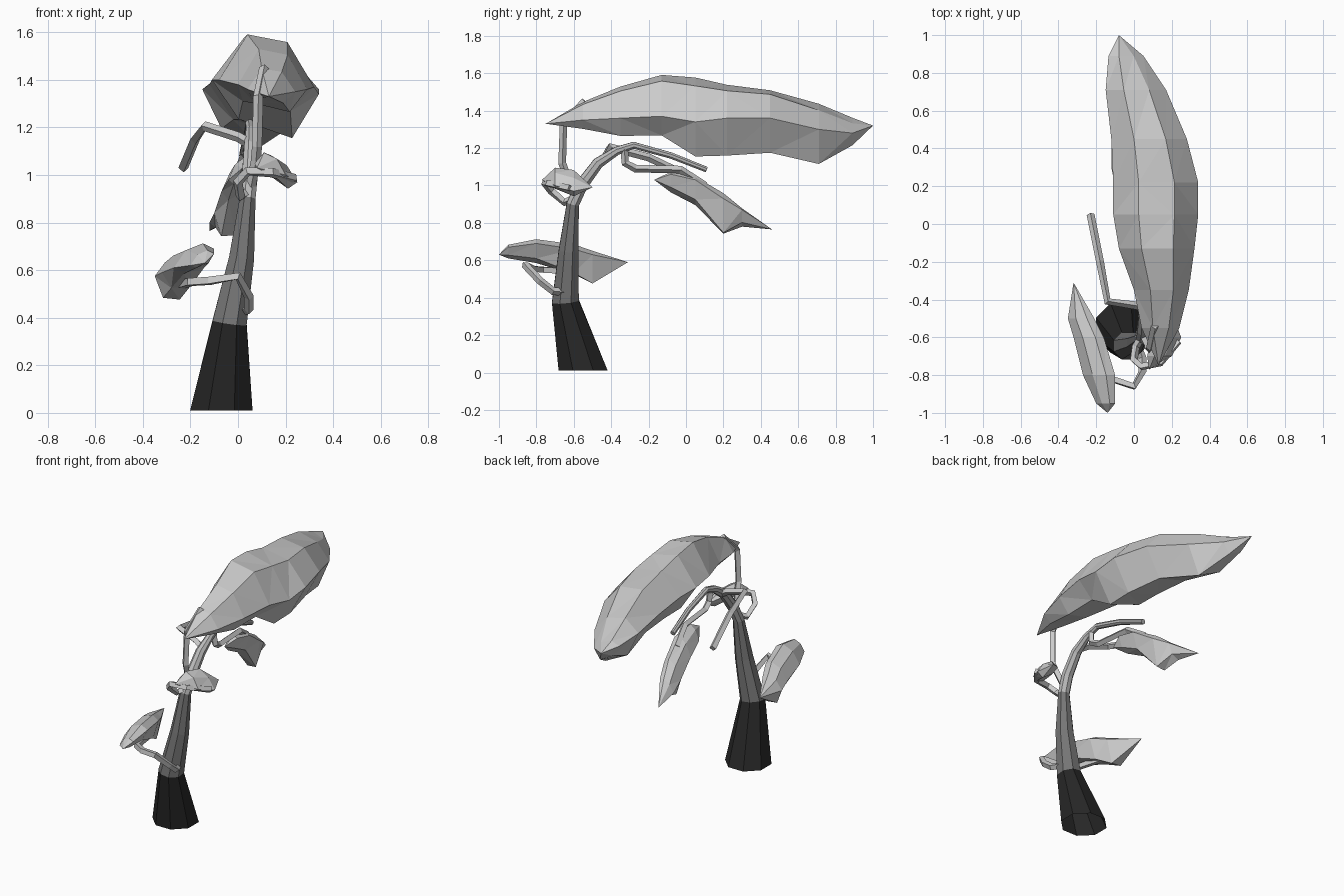
import bpy, bmesh, math
from mathutils import Vector

if "Cube" in bpy.data.objects:
    bpy.data.objects.remove(bpy.data.objects["Cube"])


def finish(bm, name):
    bmesh.ops.recalc_face_normals(bm, faces=bm.faces)
    me = bpy.data.meshes.new(name)
    bm.to_mesh(me)
    bm.free()
    ob = bpy.data.objects.new(name, me)
    bpy.context.collection.objects.link(ob)
    return ob


def bridge(bm, a, b):
    n = len(a)
    return [bm.faces.new((a[i], a[(i + 1) % n], b[(i + 1) % n], b[i])) for i in range(n)]


def limb(name, path, sides, open_base=False):
    """Tapered faceted tube through (x, y, z, radius) points."""
    bm = bmesh.new()
    pts = [Vector(p[:3]) for p in path]
    rings, tang = [], None
    u = Vector((1, 0, 0))
    for i, p in enumerate(pts):
        t = Vector()
        if i > 0:
            t += (p - pts[i - 1]).normalized()
        if i < len(pts) - 1:
            t += (pts[i + 1] - p).normalized()
        t.normalize()
        if i == 0 and open_base:
            t = Vector((0, 0, 1))
        if tang is None:
            u = t.orthogonal().normalized()
        else:
            u = tang.rotation_difference(t) @ u
        u = (u - t * u.dot(t)).normalized()
        v, tang = t.cross(u), t
        ang = [2 * math.pi * (k + 0.5) / sides for k in range(sides)]
        rings.append([bm.verts.new(p + (u * math.cos(a) + v * math.sin(a)) * path[i][3]) for a in ang])
    for a, b in zip(rings, rings[1:]):
        bridge(bm, a, b)
    if not open_base:
        bm.faces.new(rings[0])
    bm.faces.new(rings[-1])
    return finish(bm, name)


def foliage(name, start, sections, end):
    """Six-sided faceted clump lofted along y between two tips.
    Section: y, left x, left z, right x, right z, rise, drop."""
    bm = bmesh.new()
    rings = []
    for y, xl, zl, xr, zr, up, down in sections:
        def at(t, dz):
            return bm.verts.new((xl + (xr - xl) * t, y, zl + (zr - zl) * t + dz))
        rings.append([at(0, 0), at(.3, up), at(.72, up * .9), at(1, 0), at(.75, -down), at(.25, -down * .75)])
    for a, b in zip(rings, rings[1:]):
        bridge(bm, a, b)
    for tip, ring in ((start, rings[0]), (end, rings[-1])):
        v = bm.verts.new(tip)
        for i in range(6):
            bm.faces.new((ring[i], ring[(i + 1) % 6], v))
    bmesh.ops.triangulate(bm, faces=bm.faces)
    return finish(bm, name)


# Trunk bending back into the main bough
trunk = limb("trunk", [
    (-.07, -.55, .01, .142), (-.035, -.645, .38, .078), (.015, -.628, .65, .057),
    (.04, -.605, .9, .036), (.05, -.56, 1.0, .036), (.055, -.47, 1.12, .032),
    (.055, -.37, 1.185, .024), (.05, -.28, 1.215, .02), (.04, -.08, 1.16, .018),
    (.02, .11, 1.085, .016)], 8, open_base=True)

# Dark bark toward the base
for label, shade, top in (("bark_grey", .5, 9), ("bark_mid", .18, .8), ("bark_dark", .02, .45)):
    m = bpy.data.materials.new(label)
    m.diffuse_color = (shade, shade, shade, 1)
    m.use_nodes = True
    m.node_tree.nodes["Principled BSDF"].inputs["Base Color"].default_value = m.diffuse_color
    trunk.data.materials.append(m)
    for f in trunk.data.polygons:
        if f.center.z < top:
            f.material_index = len(trunk.data.materials) - 1

# Thin branches
R = .021
branches = {
    "canopy_stem": [(.05, -.59, .93), (.075, -.64, 1.06), (.08, -.662, 1.12), (.085, -.655, 1.33), (.11, -.54, 1.45)],
    "left_branch": [(.05, -.44, 1.13), (.0, -.43, 1.16), (-.14, -.41, 1.205), (-.18, -.2, 1.15), (-.23, .05, 1.03)],
    "back_branch": [(.055, -.33, 1.19), (.06, -.325, 1.12), (.05, -.27, 1.09), (.03, -.03, 1.085), (.0, .1, 1.0)],
    "lower_branch": [(.02, -.65, .43), (.045, -.71, .435), (.045, -.78, .49), (.0, -.86, .575),
                     (-.12, -.82, .555), (-.2, -.77, .55), (-.25, -.52, .535)],
    "front_twig": [(.04, -.6, .93), (.01, -.65, .91), (.0, -.72, .97), (.04, -.755, 1.015),
                   (.14, -.735, 1.01), (.235, -.62, .985)],
}
for name, path in branches.items():
    limb(name, [(*p, R) for p in path], 4)

# Foliage clumps
foliage("canopy", (.13, -.75, 1.33), [
    (-.55, .04, 1.36, .24, 1.35, .09, .05),
    (-.35, .0, 1.38, .29, 1.36, .155, .10),
    (-.13, -.08, 1.40, .32, 1.37, .20, .11),
    (.05, -.11, 1.40, .34, 1.34, .195, .20),
    (.22, -.11, 1.40, .34, 1.36, .15, .21),
    (.45, -.12, 1.38, .28, 1.36, .135, .19),
    (.71, -.15, 1.36, .17, 1.30, .095, .20),
    (.89, -.135, 1.34, .05, 1.28, .04, .08)], (-.08, 1.0, 1.32))
foliage("back_foliage", (.02, -.17, 1.03), [
    (-.08, -.04, .98, .05, 1.06, .04, .05),
    (.05, -.07, .93, .05, 1.03, .05, .08),
    (.2, -.10, .84, .02, .93, .06, .16),
    (.3, -.12, .80, -.02, .87, .03, .05)], (-.12, .46, .765))
foliage("lower_foliage", (-.14, -1.0, .63), [
    (-.95, -.20, .62, -.10, .67, .03, .03),
    (-.8, -.27, .61, -.10, .69, .05, .06),
    (-.6, -.32, .59, -.16, .66, .05, .11),
    (-.5, -.35, .575, -.21, .63, .04, .14)], (-.32, -.31, .59))
foliage("front_foliage", (.08, -.77, 1.03), [
    (-.7, .07, 1.05, .2, 1.0, .06, .03),
    (-.6, .09, 1.06, .25, .97, .05, .05)], (.21, -.5, .99))
